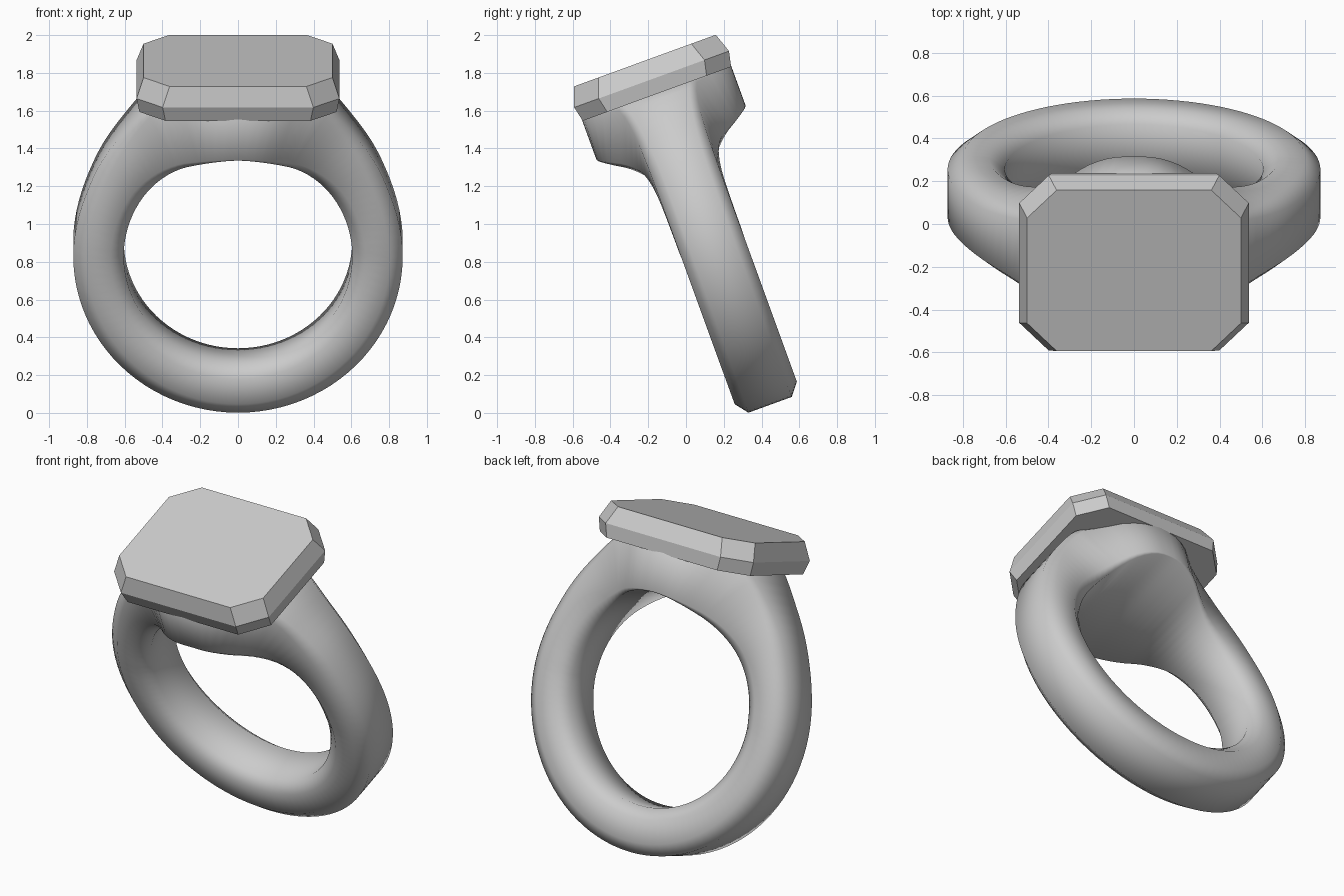
import bpy, bmesh
from math import sin, cos, radians, pi
from mathutils import Matrix

if "Cube" in bpy.data.objects:
    bpy.data.objects.remove(bpy.data.objects["Cube"])

TILT = Matrix.Rotation(radians(20), 4, 'X')   # the whole ring leans forward
MID_Y, MID_Z = 0.433, 0.775                   # ring centre before leaning

metal = bpy.data.materials.new("grey metal")
metal.diffuse_color = (0.6, 0.6, 0.6, 1)
metal.use_nodes = True
metal.node_tree.nodes["Principled BSDF"].inputs["Base Color"].default_value = metal.diffuse_color


def curve(keys, a):
    """Smooth interpolation of (position, value) keys, level at both ends."""
    n = len(keys)

    def slope(i):
        if i in (0, n - 1):
            return 0
        return (keys[i + 1][1] - keys[i - 1][1]) / (keys[i + 1][0] - keys[i - 1][0])

    for i in range(n - 1):
        (a0, v0), (a1, v1) = keys[i], keys[i + 1]
        if a <= a1:
            h = a1 - a0
            t = (a - a0) / h
            return ((2*t**3 - 3*t**2 + 1) * v0 + (t**3 - 2*t**2 + t) * h * slope(i)
                    + (3*t**2 - 2*t**3) * v1 + (t**3 - t**2) * h * slope(i + 1))
    return keys[-1][1]


def finish(name, bm):
    bmesh.ops.recalc_face_normals(bm, faces=bm.faces)
    bm.transform(TILT)
    mesh = bpy.data.meshes.new(name)
    bm.to_mesh(mesh)
    bm.free()
    mesh.materials.append(metal)
    ob = bpy.data.objects.new(name, mesh)
    bpy.context.collection.objects.link(ob)
    return ob


def loft(bm, rings, closed):
    """Bridge successive rings of vertices with quads."""
    n = len(rings[0])
    for i in range(len(rings) if closed else len(rings) - 1):
        r, s = rings[i], rings[(i + 1) % len(rings)]
        for j in range(n):
            k = (j + 1) % n
            bm.faces.new((r[j], r[k], s[k], s[j]))


# Band: eight-sided section swept round the finger, flaring into the head.
# HALF is the half depth by sideways distance; the rest go by degrees from the top.
HALF = [(0, .42), (.11, .41), (.22, .362), (.31, .29), (.39, .234),
        (.47, .202), (.6, .18), (.9, .175)]
INNER = [(0, .64), (20, .628), (45, .606), (90, .605), (180, .613)]
OUTER = [(0, 1.04), (28, .972), (40, .926), (50, .902), (67, .874), (90, .872), (180, .887)]
BEVEL = [(0, .08), (30, .5), (60, 1), (180, 1)]
bm = bmesh.new()
rings = []
SEGMENTS = 96
for i in range(SEGMENTS):
    t = 2 * pi * i / SEGMENTS
    a = 360 * i / SEGMENTS
    a = min(a, 360 - a)
    ri, ro, k = (curve(c, a) for c in (INNER, OUTER, BEVEL))
    if a < 60:
        ro = min(ro, .88 / cos(radians(a)))   # flat seat under the plate
    ch, cr = .053 * k, .067 * k
    section = []
    for r, cut in ((ro, ch), (ro - cr, 0), (ri + cr, 0), (ri, ch)):
        half = curve(HALF, r * abs(sin(t))) if a < 90 else .175
        section.append((half - cut, r))
    section += [(-y, r) for y, r in reversed(section)]
    rings.append([bm.verts.new((r * sin(t), MID_Y + y, MID_Z + r * cos(t))) for y, r in section])
loft(bm, rings, True)
band = finish("band", bm)
bpy.context.view_layer.objects.active = band
band.select_set(True)
bpy.ops.object.shade_smooth_by_angle(angle=radians(120))

# Signet plate: rectangle with cut corners, widest at mid height
bm = bmesh.new()
rings = []
for z, hx, hy in ((1.64, .522, .418), (1.722, .537, .436), (1.827, .50, .40)):
    c = .138
    quarter = [(hx, hy - c), (hx - c, hy)]
    outline = (quarter + [(-x, y) for x, y in reversed(quarter)]
               + [(-x, -y) for x, y in quarter] + [(x, -y) for x, y in reversed(quarter)])
    rings.append([bm.verts.new((x, MID_Y + y, z)) for x, y in outline])
loft(bm, rings, False)
bm.faces.new(rings[0])
bm.faces.new(rings[-1])
finish("signet_plate", bm)
